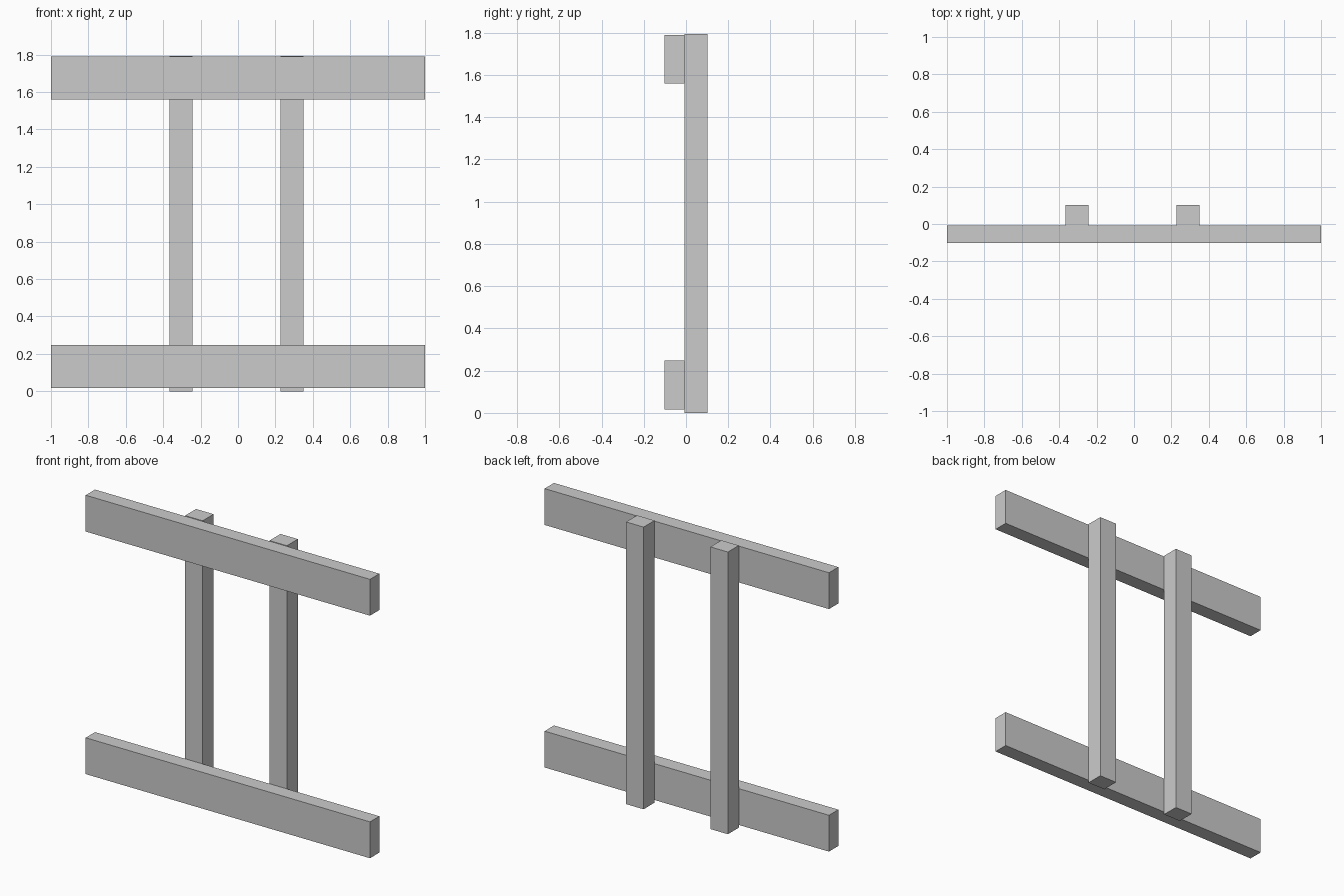
import bpy

if "Cube" in bpy.data.objects:
    bpy.data.objects.remove(bpy.data.objects["Cube"])


def box(name, x, y, z):
    """Add a box spanning the given (min, max) ranges."""
    spans = (x, y, z)
    bpy.ops.mesh.primitive_cube_add(size=1, location=[(a + b) / 2 for a, b in spans])
    ob = bpy.context.object
    ob.name = name
    ob.scale = [b - a for a, b in spans]
    bpy.ops.object.transform_apply(location=False, rotation=False, scale=True)
    return ob


RAIL_HEIGHT = 0.231
POST_WIDTH = 0.123
JOINT_Y = -0.008      # plane where rails meet posts

# Horizontal rails at the front
for name, z in (("bottom_rail", 0.017), ("top_rail", 1.559)):
    box(name, (-1, 1), (-0.102, JOINT_Y), (z, z + RAIL_HEIGHT))

# Upright posts behind the rails
for name, x in (("left_post", -0.366), ("right_post", 0.227)):
    box(name, (x, x + POST_WIDTH), (JOINT_Y, 0.102), (0, 1.794))
